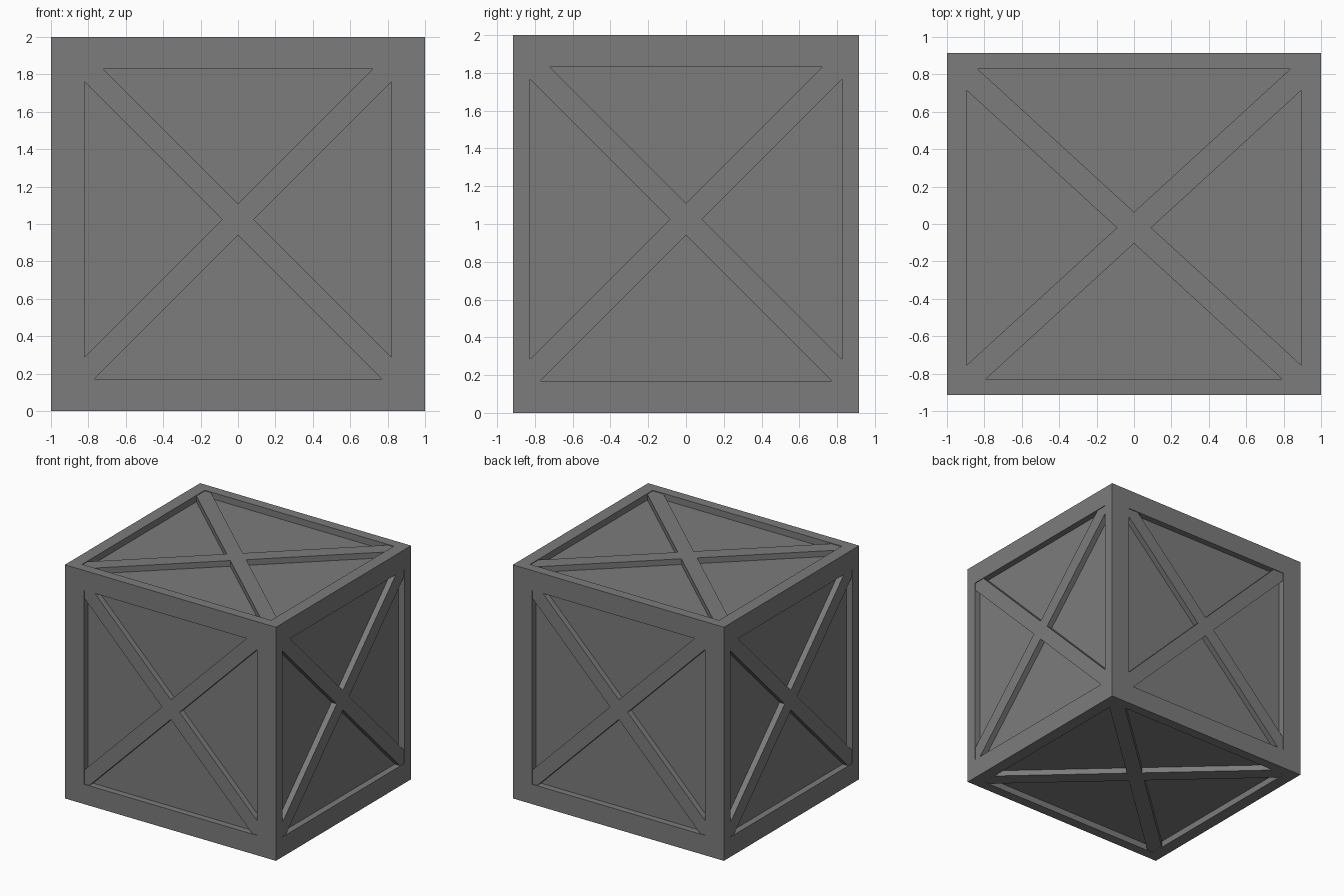
import bpy
import bmesh
from mathutils import Matrix, Vector

cube = bpy.data.objects.get("Cube")
if cube:
    bpy.data.objects.remove(cube, do_unlink=True)

HALF = Vector((1.0, 0.915, 1.0))
CENTRE = Vector((0, 0, 1))
RECESS = 0.055
BRACE_GAP = 0.006

grey = bpy.data.materials.new("dark grey")
grey.use_nodes = True
colour = (0.2, 0.2, 0.2, 1)
grey.diffuse_color = colour
grey.node_tree.nodes["Principled BSDF"].inputs["Base Color"].default_value = colour


def finish(name, bm):
    bmesh.ops.recalc_face_normals(bm, faces=bm.faces)
    mesh = bpy.data.meshes.new(name)
    bm.to_mesh(mesh)
    bm.free()
    mesh.materials.append(grey)
    obj = bpy.data.objects.new(name, mesh)
    obj.location = CENTRE
    bpy.context.collection.objects.link(obj)
    return obj


# Half size of the panel opening, by the axis the side faces
OPENING = {0: Vector((0, 0.825, 0.83)),
           1: Vector((0.82, 0, 0.83)),
           2: Vector((0.895, 0.83, 0))}


def crate_body():
    """Box with a sunken panel framed on each side."""
    bm = bmesh.new()
    bmesh.ops.create_cube(bm, size=2)
    bmesh.ops.scale(bm, vec=HALF, verts=bm.verts)
    for face in list(bm.faces):
        normal = face.normal.copy()
        axis = max(range(3), key=lambda i: abs(normal[i]))
        bmesh.ops.inset_individual(bm, faces=[face], thickness=0.1)
        for vert in face.verts:
            for i in range(3):
                if i != axis:
                    vert.co[i] = OPENING[axis][i] * (1 if vert.co[i] > 0 else -1)
        panel = bmesh.ops.extrude_discrete_faces(bm, faces=[face])["faces"][0]
        bmesh.ops.translate(bm, vec=-normal * RECESS, verts=panel.verts)
    return finish("crate_body", bm)


def cross_brace(name, normal, up, shift, slope):
    """X-shaped brace trimmed to the opening of one side."""
    n, v = Vector(normal), Vector(up)
    u = v.cross(n)
    axis = max(range(3), key=lambda i: abs(n[i]))
    wide, tall = abs(OPENING[axis].dot(u)), abs(OPENING[axis].dot(v))
    notch_v = 0.084
    notch_u = notch_v / slope
    outline = []
    for su, sv in ((1, 1), (-1, 1), (-1, -1), (1, -1)):
        side = (su * wide, shift + sv * (wide - notch_u) * slope)
        corner = (su * wide, sv * tall)
        edge = (su * (tall - sv * shift - notch_v) / slope, sv * tall)
        arm = [(su * notch_u, shift), side, corner, edge]
        if su * sv < 0:
            arm = [(0, shift + sv * notch_v), edge, corner, side]
        outline += arm

    bm = bmesh.new()
    face = bm.faces.new([bm.verts.new((a, b, 0)) for a, b in outline])
    top = bmesh.ops.extrude_face_region(bm, geom=[face])["geom"]
    lift = [g for g in top if isinstance(g, bmesh.types.BMVert)]
    bmesh.ops.translate(bm, vec=(0, 0, RECESS - BRACE_GAP), verts=lift)
    base = n * (abs(HALF.dot(n)) - RECESS)
    place = Matrix((u, v, n)).transposed().to_4x4()
    place.translation = base
    bmesh.ops.transform(bm, matrix=place, verts=bm.verts)
    return finish(name, bm)


crate_body()

# Upright sides, then lid and base
for label, facing in (("front", (0, -1, 0)), ("back", (0, 1, 0)),
                      ("left", (1, 0, 0)), ("right", (-1, 0, 0))):
    cross_brace(label + "_brace", facing, (0, 0, 1), 0.025, 1)
cross_brace("top_brace", (0, 0, 1), (0, 1, 0), -0.02, HALF.y)
cross_brace("bottom_brace", (0, 0, -1), (0, 1, 0), 0.02, HALF.y)
